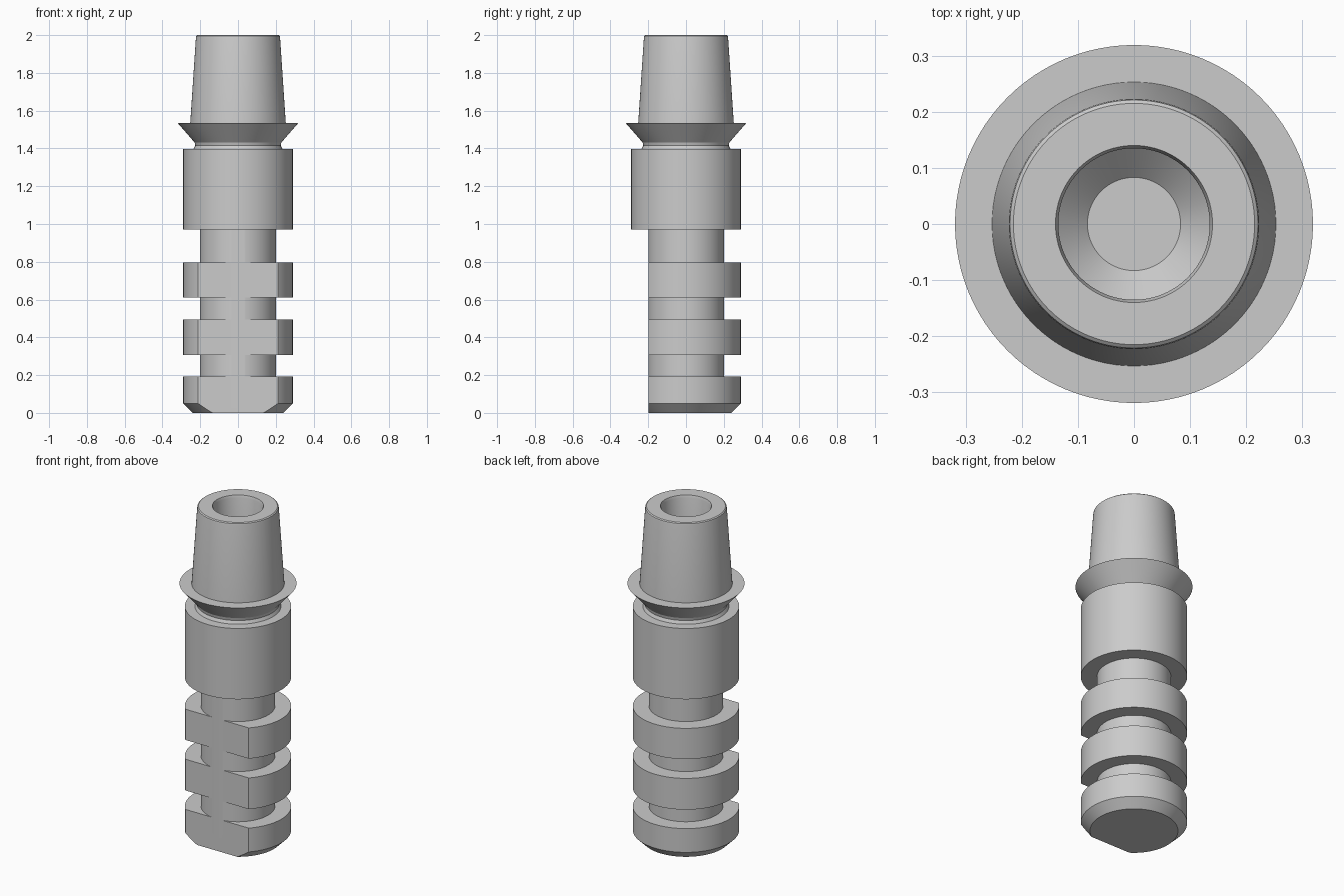
import bpy, bmesh, math

cube = bpy.data.objects.get("Cube")
if cube:
    bpy.data.objects.remove(cube, do_unlink=True)

metal = bpy.data.materials.new("satin_grey")
metal.use_nodes = True
GREY = (0.6, 0.6, 0.6, 1)
metal.diffuse_color = GREY
metal.node_tree.nodes["Principled BSDF"].inputs["Base Color"].default_value = GREY

BODY_R, CORE_R, FLAT_Y = 0.29, 0.202, -0.199


def lathe(name, profile, flat_y=None, steps=96):
    """Spin a closed (radius, z) profile, optionally cutting a flat on the front."""
    bm = bmesh.new()
    verts = [bm.verts.new((r, 0, z)) for r, z in profile]
    edges = [bm.edges.new(pair) for pair in zip(verts, verts[1:])]
    bmesh.ops.spin(bm, geom=verts + edges, cent=(0, 0, 0), axis=(0, 0, 1),
                   angle=math.tau, steps=steps, use_duplicate=False)
    bmesh.ops.remove_doubles(bm, verts=bm.verts, dist=0.00005)
    if flat_y is not None:
        cut = bmesh.ops.bisect_plane(bm, geom=bm.verts[:] + bm.edges[:] + bm.faces[:],
                                     dist=0.00001, plane_co=(0, flat_y, 0),
                                     plane_no=(0, -1, 0), clear_outer=True)
        rim = [e for e in cut["geom_cut"]
               if isinstance(e, bmesh.types.BMEdge) and e.is_boundary]
        bmesh.ops.triangle_fill(bm, edges=rim, use_beauty=True)
    bmesh.ops.recalc_face_normals(bm, faces=bm.faces)
    mesh = bpy.data.meshes.new(name)
    bm.to_mesh(mesh)
    bm.free()
    obj = bpy.data.objects.new(name, mesh)
    bpy.context.collection.objects.link(obj)
    mesh.materials.append(metal)
    bpy.ops.object.select_all(action='DESELECT')
    obj.select_set(True)
    bpy.context.view_layer.objects.active = obj
    bpy.ops.object.shade_smooth_by_angle(angle=math.radians(25))
    return obj


# Stem: chamfered foot and two rings on a narrow core, flattened at the front
stem = [(0, 0), (0.24, 0), (BODY_R, 0.05), (BODY_R, 0.193), (CORE_R, 0.193)]
for low, high in [(0.307, 0.495), (0.611, 0.796)]:
    stem += [(CORE_R, low), (BODY_R, low), (BODY_R, high), (CORE_R, high)]
stem += [(CORE_R, 1.0), (0, 1.0)]
lathe("grooved_stem", stem, flat_y=FLAT_Y)

# Collar, flared flange and hollow tapered post
lathe("collar_and_post", [
    (0, 0.971), (BODY_R, 0.971), (BODY_R, 1.397), (0.235, 1.397),
    (0.226, 1.415), (0.23, 1.432), (0.319, 1.534), (0.253, 1.534),
    (0.223, 1.985), (0.221, 1.995), (0.215, 2.0),
    (0.14, 2.0), (0.135, 1.985), (0.135, 1.5), (0.083, 1.45), (0, 1.45)])
